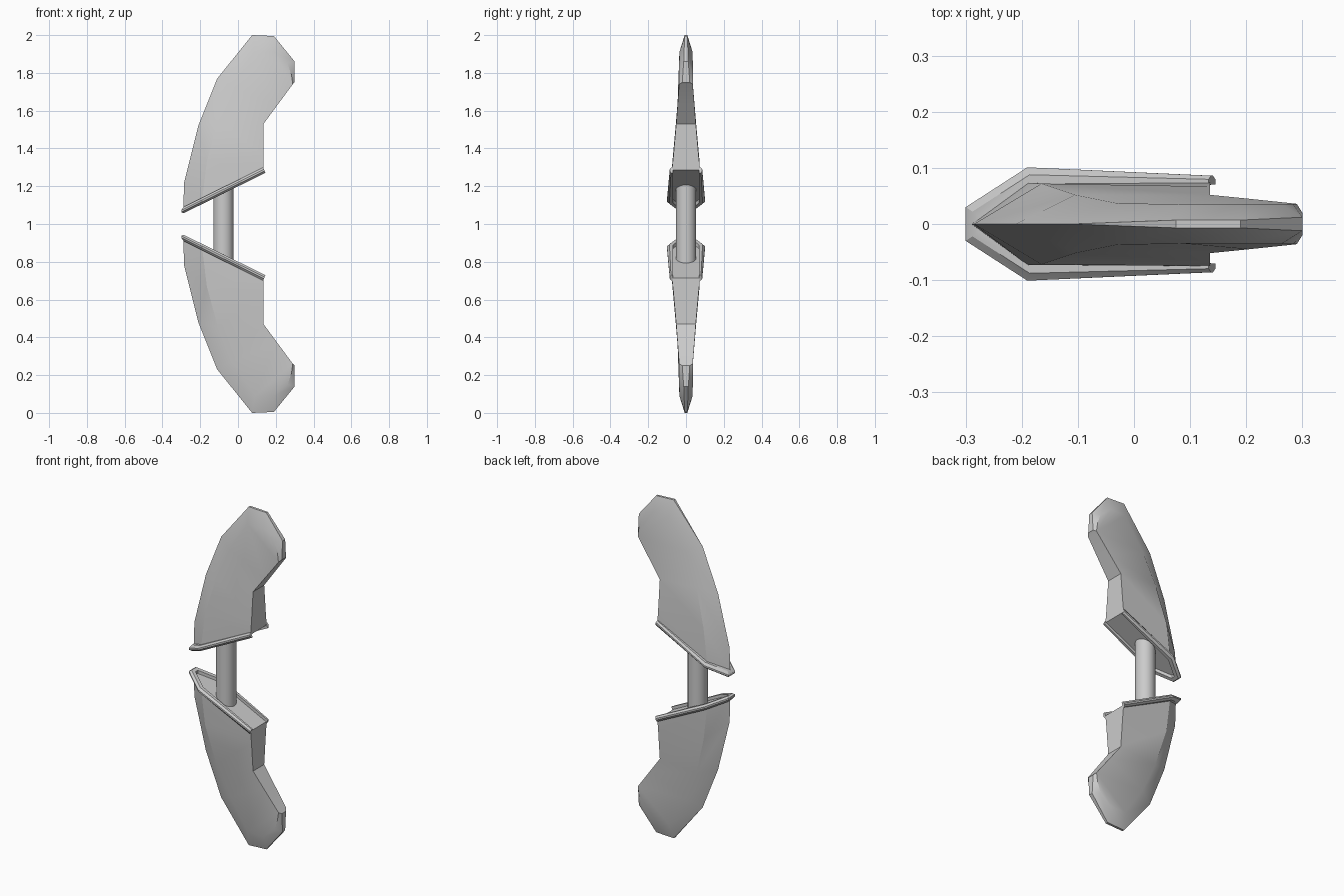
import bpy, bmesh
from math import radians

if "Cube" in bpy.data.objects:
    bpy.data.objects.remove(bpy.data.objects["Cube"])


def finish(bm, name, mirrored=True):
    """Turn a bmesh into an object centred at z = 1, optionally mirrored downwards."""
    bmesh.ops.remove_doubles(bm, verts=bm.verts, dist=0.0005)
    bmesh.ops.recalc_face_normals(bm, faces=bm.faces)
    me = bpy.data.meshes.new(name)
    bm.to_mesh(me)
    bm.free()
    me.shade_smooth()
    me.set_sharp_from_angle(angle=radians(30))
    ob = bpy.data.objects.new(name, me)
    ob.location.z = 1
    bpy.context.collection.objects.link(ob)
    if mirrored:
        mod = ob.modifiers.new("Mirror", "MIRROR")
        mod.use_axis = (False, False, True)
        mod.use_mirror_merge = False
    return ob


# Blade limbs: stations of (outer edge, bevel crease, back edge) as x, half thickness, z
tip = (.29, .036, 1.74)
stations = [
    ((-.29, 0, 1.075), (-.19, .073, 1.124), (.135, .075, 1.285)),
    ((-.285, 0, 1.22), (-.165, .072, 1.33), (.135, .067, 1.36)),
    ((-.21, 0, 1.52), (-.105, .052, 1.55), (.135, .052, 1.53)),
    ((-.11, 0, 1.77), (-.03, .037, 1.73), (.205, .045, 1.625)),
    ((.075, .007, 2.0), (.09, .035, 1.91), tip),
    ((.19, .007, 1.995), (.19, .035, 1.91), tip),
    ((.30, .012, 1.86), (.262, .036, 1.85), tip),
    ((.30, .02, 1.75), (.283, .036, 1.79), tip),
]
bm = bmesh.new()
rows = []
for st in stations:
    side = [[bm.verts.new((x, s * y, z - 1)) for x, y, z in st] for s in (-1, 1)]
    rows.append(side[0][::-1] + side[1])   # back, crease, outer | outer, crease, back
for a, b in zip(rows, rows[1:]):
    for i in range(6):
        j = (i + 1) % 6
        bm.faces.new((a[i], a[j], b[j], b[i]))
bm.faces.new(rows[0])
e = rows[-1]
bm.faces.new((e[0], e[1], e[2]))
bm.faces.new((e[3], e[4], e[5]))
bm.faces.new((e[0], e[2], e[3], e[5]))
finish(bm, "blade_limbs")

# Guard rims: bevelled section swept along a U-shaped path on a sloping plane
outer = [(.145, .086), (-.19, .101), (-.30, .03)]
inner = [(.145, .070), (-.18, .068), (-.27, .010)]
mirror_y = lambda pts: pts + [(x, -y) for x, y in reversed(pts)]
section = [(0, 0), (.6, 0), (1, .012), (1, .022), (.6, .034), (0, .034)]
bm = bmesh.new()
loops = []
for (ox, oy), (ix, iy) in zip(mirror_y(outer), mirror_y(inner)):
    loop = []
    for f, h in section:
        x, y = ix + (ox - ix) * f, iy + (oy - iy) * f
        lean = .35 * h if x > 0 else 0
        loop.append(bm.verts.new((x - lean, y, .056 + .494 * (x + .29) + h - lean * .5)))
    loops.append(loop)
n = len(section)
for a, b in zip(loops, loops[1:]):
    for i in range(n):
        j = (i + 1) % n
        bm.faces.new((a[i], a[j], b[j], b[i]))
bm.faces.new(loops[0])
bm.faces.new(loops[-1])
finish(bm, "guard_rims")

# Grip joining the two limbs
bm = bmesh.new()
bmesh.ops.create_cone(bm, cap_ends=True, segments=24, radius1=.054, radius2=.054, depth=.44)
bmesh.ops.translate(bm, verts=bm.verts, vec=(-.077, 0, 0))
finish(bm, "grip", mirrored=False)
